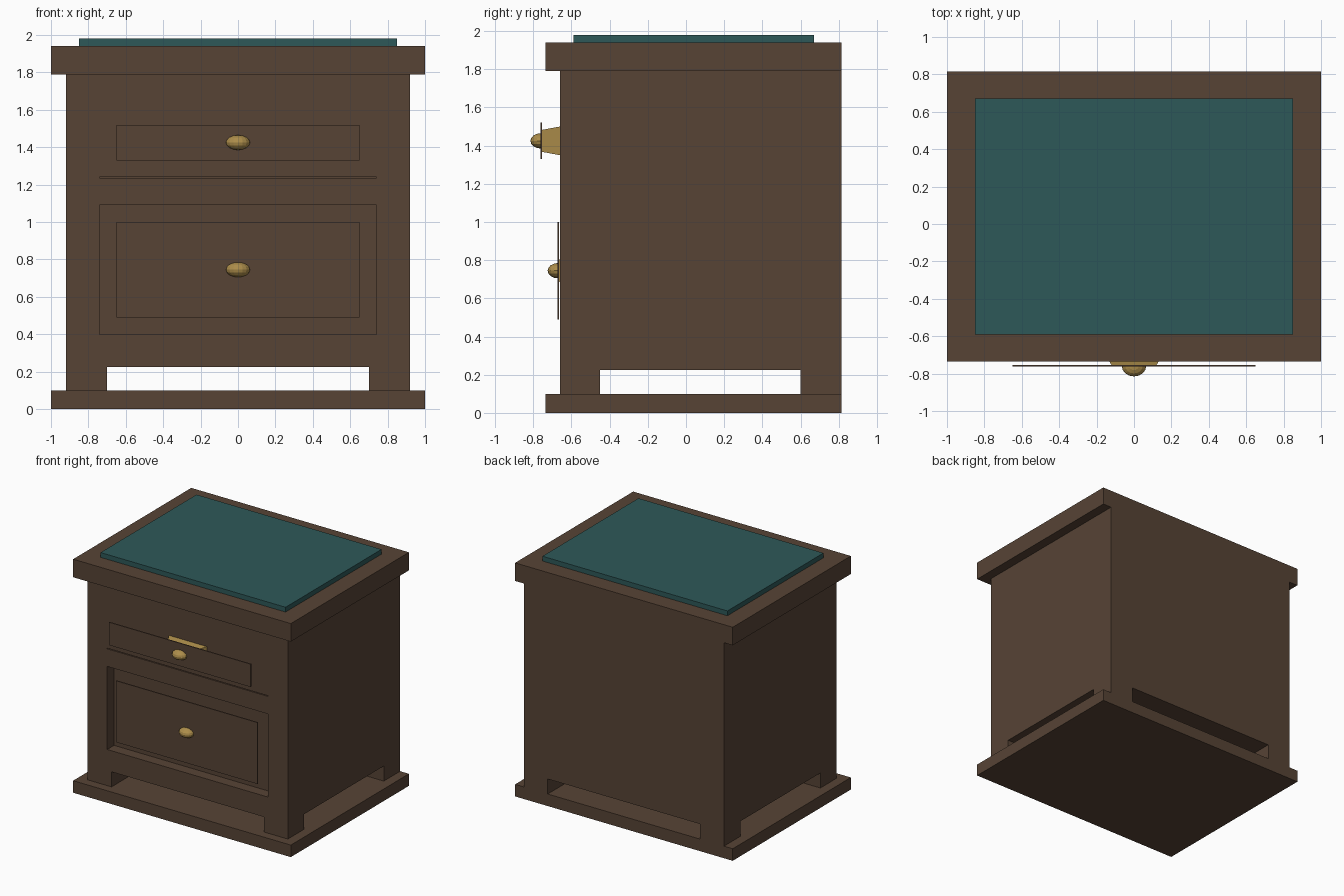
import bpy
import bmesh
from mathutils import Matrix, Vector

default_cube = bpy.data.objects.get("Cube")
if default_cube:
    bpy.data.objects.remove(default_cube, do_unlink=True)


def make_material(name, rgb):
    mat = bpy.data.materials.new(name)
    mat.use_nodes = True
    mat.diffuse_color = (*rgb, 1)
    mat.node_tree.nodes["Principled BSDF"].inputs["Base Color"].default_value = (*rgb, 1)
    return mat


WOOD = make_material("dark_wood", (0.095, 0.057, 0.036))
CLOTH = make_material("teal_cloth", (0.027, 0.098, 0.098))
BRASS = make_material("brass", (0.42, 0.27, 0.07))


def add_object(name, bm, mat):
    mesh = bpy.data.meshes.new(name)
    bm.to_mesh(mesh)
    bm.free()
    mesh.materials.append(mat)
    obj = bpy.data.objects.new(name, mesh)
    bpy.context.collection.objects.link(obj)
    return obj


def box(name, x, y, z, mat, front_scale=(1, 1)):
    """Box of half width x, spanning the y and z pairs; the front end may taper."""
    size = Vector((2 * x, y[1] - y[0], z[1] - z[0]))
    centre = Vector((0, sum(y) / 2, sum(z) / 2))
    bm = bmesh.new()
    bmesh.ops.create_cube(bm, size=1, matrix=Matrix.Diagonal((*size, 1)))
    for v in bm.verts:
        if v.co.y < 0:
            v.co.x *= front_scale[0]
            v.co.z *= front_scale[1]
        v.co += centre
    return add_object(name, bm, mat)


def cut(target, cutter):
    mod = target.modifiers.new("cut", "BOOLEAN")
    mod.operation = "DIFFERENCE"
    mod.solver = "EXACT"
    mod.object = cutter
    bpy.context.view_layer.objects.active = target
    bpy.ops.object.modifier_apply(modifier=mod.name)
    bpy.data.objects.remove(cutter, do_unlink=True)


FRONT, BACK = -0.66, 0.815
RECESS = FRONT + 0.09

# Plinth, top slab and cloth inlay
box("plinth", 1, (-0.735, BACK), (0, 0.1), WOOD)
box("top_slab", 1, (-0.735, BACK), (1.79, 1.94), WOOD)
box("top_inlay", 0.85, (-0.59, 0.67), (1.94, 1.98), CLOTH)

# Cabinet body: gaps between the feet, drawer recess and dividing groove
body = box("cabinet_body", 0.92, (FRONT, BACK), (0.1, 1.79), WOOD)
cut(body, box("front_back_gap", 0.7, (-1, 1), (0, 0.225), WOOD))
cut(body, box("side_gap", 1.2, (-0.45, 0.6), (0, 0.225), WOOD))
cut(body, box("drawer_recess", 0.74, (-1, RECESS), (0.4, 1.09), WOOD))
cut(body, box("divider_groove", 0.74, (-1, FRONT + 0.01), (1.236, 1.242), WOOD))


def drawer(prefix, back, middle, z):
    """Thin drawer front on a tapered brass mount, with a knob."""
    face = back - 0.1
    box(prefix + "_drawer_front", 0.65, (face - 0.003, face + 0.006), z, WOOD)
    box(prefix + "_drawer_mount", 0.175, (face + 0.006, back),
        (middle - 0.075, middle + 0.075), BRASS, (0.69, 0.77))
    bm = bmesh.new()
    bmesh.ops.create_uvsphere(bm, u_segments=16, v_segments=8, radius=1)
    bm.transform(Matrix.Translation((0, face, middle)) @ Matrix.Diagonal((0.065, 0.055, 0.04, 1)))
    add_object(prefix + "_drawer_knob", bm, BRASS)


drawer("upper", FRONT, 1.425, (1.33, 1.52))
drawer("lower", RECESS, 0.745, (0.49, 1.0))
